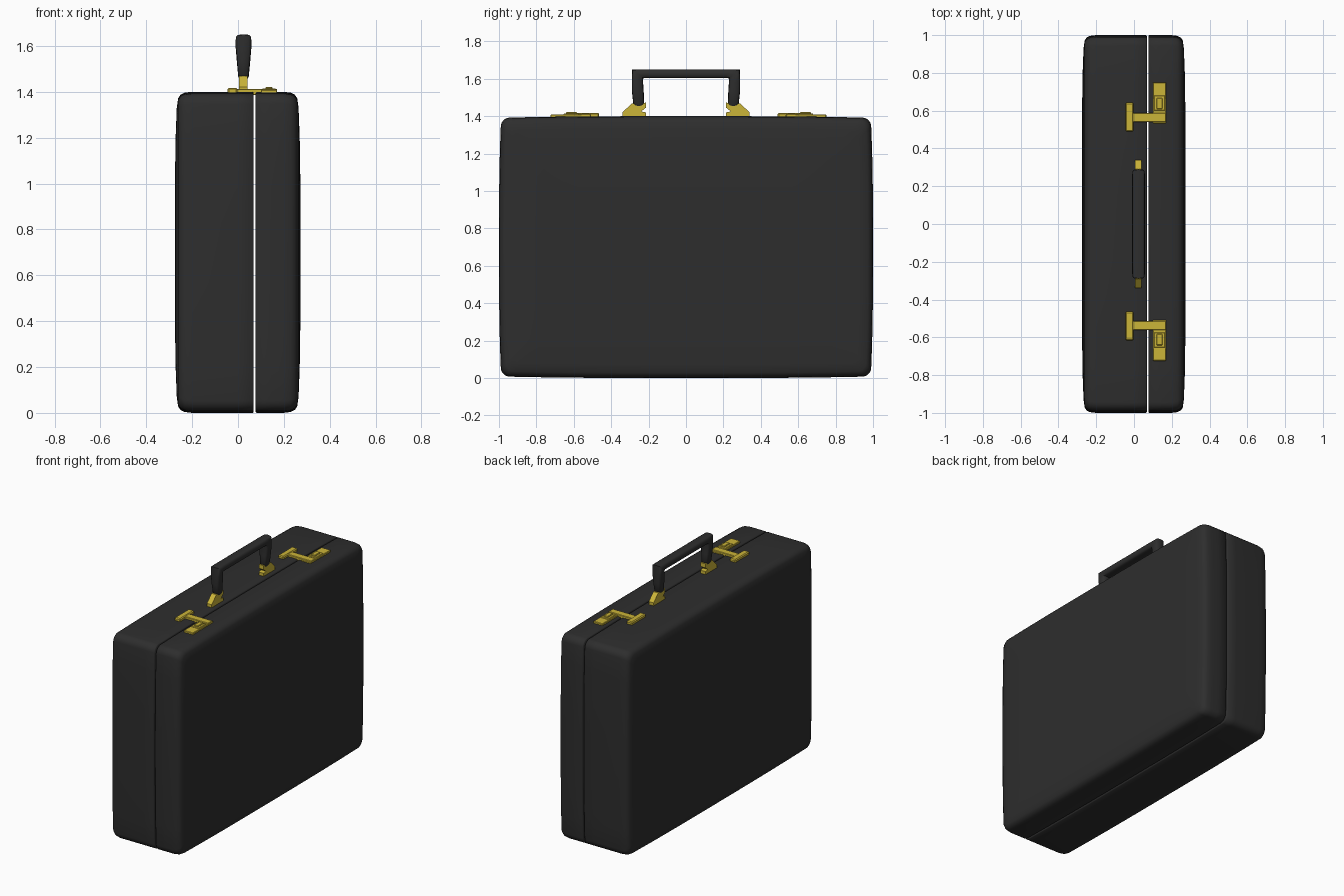
import bpy, bmesh, math
from mathutils import Vector

if "Cube" in bpy.data.objects:
    bpy.data.objects.remove(bpy.data.objects["Cube"])


def material(name, rgb):
    m = bpy.data.materials.new(name)
    m.diffuse_color = (*rgb, 1)
    m.use_nodes = True
    m.node_tree.nodes["Principled BSDF"].inputs["Base Color"].default_value = m.diffuse_color
    return m


BLACK = material("black leather", (0.027, 0.027, 0.027))
GOLD = material("polished brass", (0.6, 0.46, 0.04))


def finish(bm, name, mat, smooth=None, bevel=0.0, segments=2):
    bmesh.ops.recalc_face_normals(bm, faces=bm.faces)
    if bevel:
        bmesh.ops.bevel(bm, geom=list(bm.edges), offset=bevel, segments=segments,
                        profile=0.5, affect='EDGES', clamp_overlap=True)
    me = bpy.data.meshes.new(name)
    bm.to_mesh(me)
    bm.free()
    me.materials.append(mat)
    ob = bpy.data.objects.new(name, me)
    bpy.context.collection.objects.link(ob)
    if smooth:
        bpy.context.view_layer.objects.active = ob
        ob.select_set(True)
        bpy.ops.object.shade_smooth_by_angle(angle=math.radians(smooth))
        ob.select_set(False)
    return ob


def loft(bm, rings):
    loops = [[bm.verts.new(p) for p in r] for r in rings]
    for a, b in zip(loops, loops[1:]):
        for i in range(len(a)):
            j = (i + 1) % len(a)
            bm.faces.new((a[i], a[j], b[j], b[i]))
    bm.faces.new(loops[0])
    bm.faces.new(loops[-1])


def case_ring(x, inset):
    """Softly bulging rounded rectangle in the y-z plane."""
    hy, hz, r = 1.0 - inset, 0.7 - inset, 0.045
    pts = []
    for k, (sy, sz) in enumerate(((1, 1), (-1, 1), (-1, -1), (1, -1))):
        for i in range(6):
            a = math.radians(90 * k + 18 * i)
            pts.append((sy * (hy - r) + r * math.cos(a), sz * (hz - r) + r * math.sin(a)))
        # points along the straight side that follows this corner
        ny, nz = ((1, -1), (-1, -1), (-1, 1), (1, 1))[k]
        a = Vector(pts[-1])
        nxt = ((-1, 1), (-1, -1), (1, -1), (1, 1))[k]
        end = Vector((nxt[0] * (hy - r), nxt[1] * hz)) if k % 2 == 0 else \
            Vector((nxt[0] * hy, nxt[1] * (hz - r)))
        for i in range(1, 10):
            pts.append(tuple(a.lerp(end, i / 10)))
    # pull the ends of each side inwards a little
    return [(x, y * (1 - 0.012 * abs(z / hz) ** 3), 0.7 + z * (1 - 0.012 * abs(y / hy) ** 3))
            for y, z in pts]


def shell(name, outer, seam, s):
    # rows: distance in from the outer face, inset of the outline
    rows = [(0.0, 0.40), (0.003, 0.20), (0.008, 0.07), (0.014, 0.028), (0.024, 0.013),
            (0.042, 0.004), (0.075, 0.0)]
    rings = [case_ring(outer + s * d, i) for d, i in rows]
    rings += [case_ring(seam - s * 0.068, 0), case_ring(seam - s * 0.004, 0.0),
              case_ring(seam, 0.004)]
    bm = bmesh.new()
    loft(bm, rings)
    finish(bm, name, BLACK, smooth=60)


# Two halves of the case with an open seam between them
shell("case_body", -0.275, 0.068, 1)
shell("case_lid", 0.272, 0.077, -1)


def box(name, x, y, z, mat=GOLD, bevel=0.003):
    bm = bmesh.new()
    bmesh.ops.create_cube(bm, size=1)
    for v in bm.verts:
        v.co = [(a + b) / 2 + c * (b - a) for (a, b), c in zip((x, y, z), v.co)]
    return finish(bm, name, mat, bevel=bevel, segments=1)


# Handle: octagonal-ish section swept along a U with mitred corners
CX = 0.024
path = [  # outer y, outer z, inner y, inner z, half width in x
    (-0.272, 1.452, -0.232, 1.452, 0.016), (-0.282, 1.466, -0.224, 1.466, 0.023),
    (-0.289, 1.53, -0.226, 1.53, 0.029), (-0.29, 1.59, -0.23, 1.59, 0.034),
    (-0.288, 1.649, -0.228, 1.603, 0.034), (-0.22, 1.65, -0.215, 1.603, 0.034)]
path += [(-a, b, -c, d, w) for a, b, c, d, w in reversed(path)]
rings = []
for oy, oz, iy, iz, w in path:
    o, i = Vector((0, oy, oz)), Vector((0, iy, iz))
    ring = []
    for k in range(12):
        a = math.tau * k / 12
        c, s = math.cos(a), math.sin(a)
        # squarish superellipse section
        u = math.copysign(abs(c) ** 0.55, c)
        v = math.copysign(abs(s) ** 0.55, s)
        p = o.lerp(i, 0.5 - 0.5 * u)
        ring.append((CX + w * v, p.y, p.z))
    rings.append(ring)
bm = bmesh.new()
loft(bm, rings)
finish(bm, "handle", BLACK, smooth=50)

# Handle brackets
for s, side in ((1, "back"), (-1, "front")):
    profile = [(0.215, 1.39), (0.34, 1.39), (0.34, 1.42), (0.29, 1.468), (0.215, 1.472),
               (0.215, 1.445), (0.24, 1.425), (0.215, 1.42)]
    bm = bmesh.new()
    loft(bm, [[(x, s * y, z) for y, z in profile] for x in (0.005, 0.041)])
    finish(bm, f"{side}_handle_bracket", GOLD)

# Latches, mirrored about a line just behind the middle
for s, side in ((1, "back"), (-1, "front")):
    def span(a, b):
        return tuple(sorted((0.013 + s * (a - 0.013), 0.013 + s * (b - 0.013))))
    box(f"{side}_latch_keeper", (-0.045, -0.002), span(0.49, 0.642), (1.385, 1.417), bevel=0.006)
    box(f"{side}_latch_arm", (-0.01, 0.17), span(0.54, 0.588), (1.385, 1.413))
    box(f"{side}_latch_plate", (0.10, 0.17), span(0.533, 0.75), (1.375, 1.409))
    box(f"{side}_latch_slider", (0.105, 0.165), span(0.60, 0.68), (1.38, 1.414))
    box(f"{side}_latch_button", (0.12, 0.15), span(0.608, 0.668), (1.39, 1.421))
